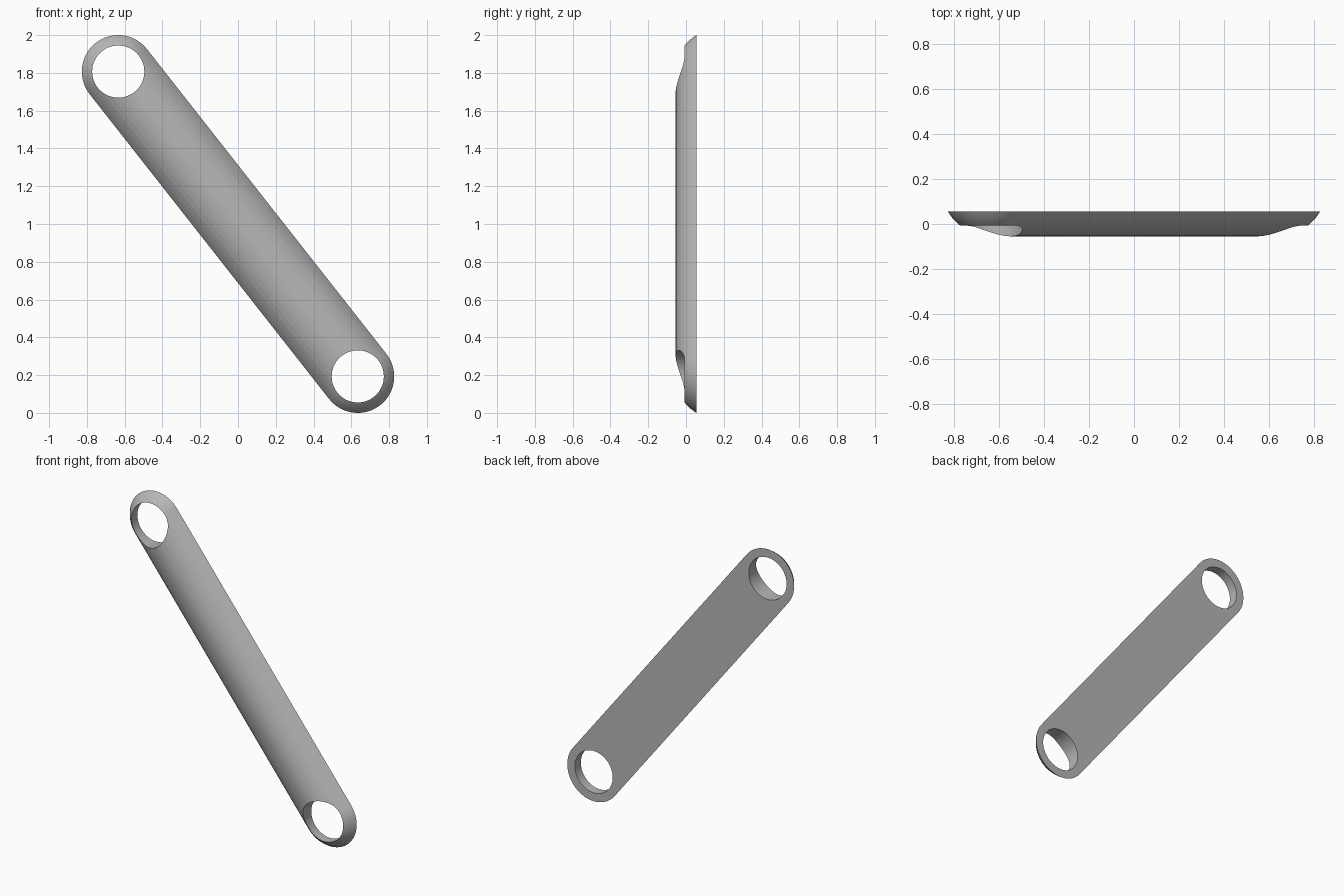
import bpy
import bmesh
from math import asin, atan2, cos, pi, sin
from mathutils import Vector

if "Cube" in bpy.data.objects:
    bpy.data.objects.remove(bpy.data.objects["Cube"], do_unlink=True)

# Main dimensions
RADIUS, HOLE_RADIUS, DEPTH = 0.193, 0.138, 0.11
END_X, MID_Z = 0.634, 1.0
STEPS, ARC = 8, 32
BACK = DEPTH / 2
DOME = (RADIUS ** 2 + DEPTH ** 2) / (2 * DEPTH)

upper_end = Vector((-END_X, 0, 2 - RADIUS))
lower_end = Vector((END_X, 0, RADIUS))
axis = (lower_end - upper_end).normalized()
heading = atan2(axis.z, axis.x)

grey = bpy.data.materials.new("grey metal")
grey.use_nodes = True
colour = (0.47, 0.47, 0.47, 1)
grey.diffuse_color = colour
grey.node_tree.nodes["Principled BSDF"].inputs["Base Color"].default_value = colour


def stadium_ring(bm, radius, y):
    """Rounded outline around both ends of the link."""
    ring = []
    for centre, start in ((lower_end, heading - pi / 2), (upper_end, heading + pi / 2)):
        for i in range(ARC + 1):
            a = start + pi * i / ARC
            ring.append(bm.verts.new(centre + Vector((radius * cos(a), y, radius * sin(a)))))
    return ring


# Domed bar: nested outlines following a circular arc, closed by a flat back
bm = bmesh.new()
half_angle = asin(RADIUS / DOME)
rings = []
for k in range(STEPS + 1):
    a = half_angle * k / STEPS
    rings.append(stadium_ring(bm, DOME * sin(a), DOME * (1 - cos(a)) - BACK))
for inner, outer in zip(rings, rings[1:]):
    for i in range(len(inner)):
        j = (i + 1) % len(inner)
        bm.faces.new((inner[i], inner[j], outer[j], outer[i]))
bm.faces.new(rings[-1])
bmesh.ops.remove_doubles(bm, verts=bm.verts, dist=0.00001)
bmesh.ops.recalc_face_normals(bm, faces=bm.faces)
mesh = bpy.data.meshes.new("link_bar")
bm.to_mesh(mesh)
bm.free()
bar = bpy.data.objects.new("link_bar", mesh)
bpy.context.collection.objects.link(bar)
mesh.materials.append(grey)

# Round through holes at both ends
for centre in (upper_end, lower_end):
    bpy.ops.mesh.primitive_cylinder_add(vertices=64, radius=HOLE_RADIUS, depth=1,
                                        location=centre, rotation=(pi / 2, 0, 0))
    cutter = bpy.context.object
    cutter.name = "hole_cutter"
    cutter.hide_render = True
    cutter.data.materials.append(grey)
    cut = bar.modifiers.new("hole", "BOOLEAN")
    cut.operation = "DIFFERENCE"
    cut.solver = "EXACT"
    cut.object = cutter
    bpy.ops.object.select_all(action="DESELECT")
    bar.select_set(True)
    bpy.context.view_layer.objects.active = bar
    bpy.ops.object.modifier_apply(modifier=cut.name)
    bpy.data.objects.remove(cutter, do_unlink=True)

bpy.ops.object.shade_smooth_by_angle(angle=pi / 6)
